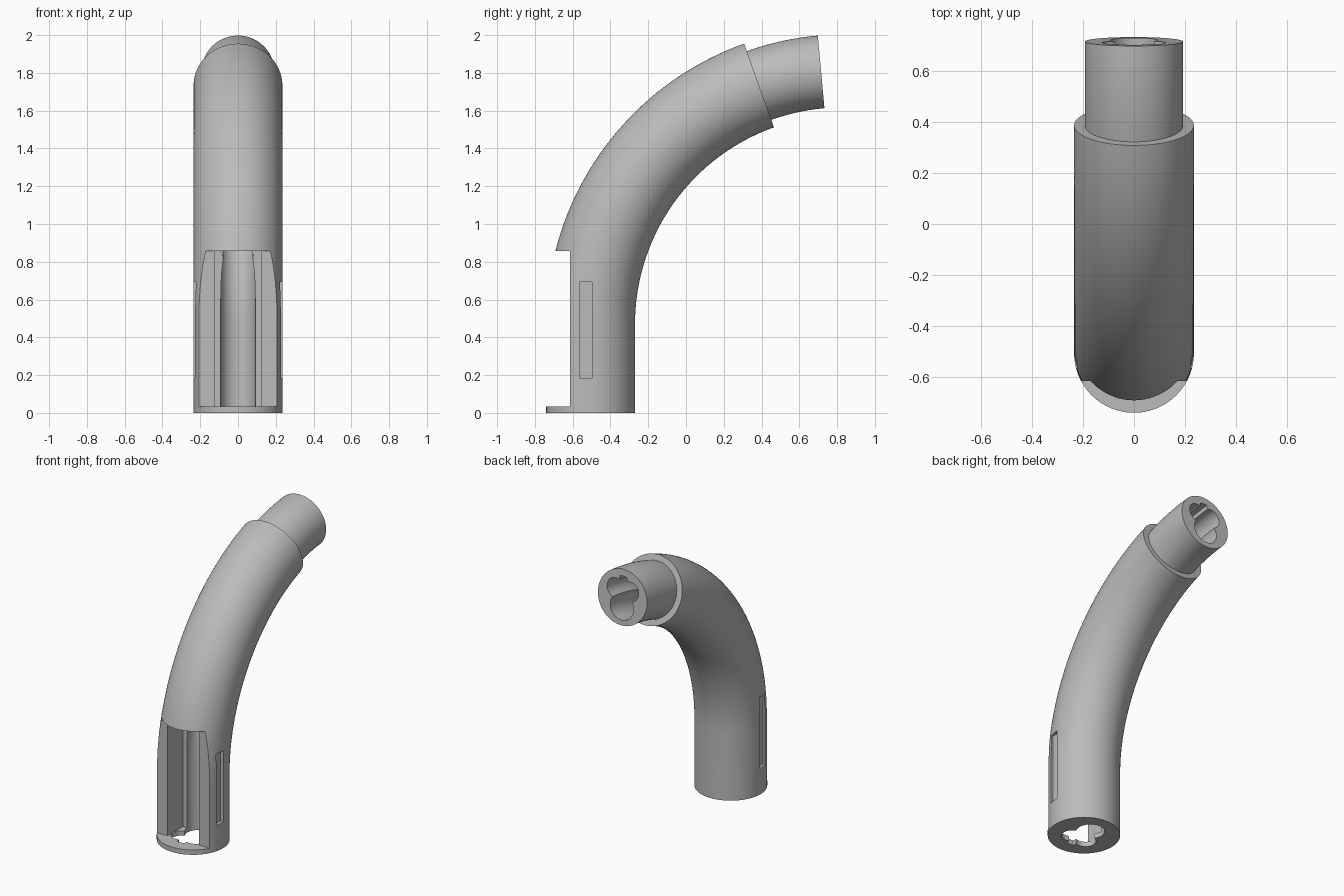
import bpy, bmesh, math
from mathutils import Vector

if "Cube" in bpy.data.objects:
    bpy.data.objects.remove(bpy.data.objects["Cube"], do_unlink=True)

# Main dimensions of the bent tube
BASE_Y, BEND_Z, BEND_R = -0.505, 0.469, 1.342
OUTER_R, SPIGOT_R = 0.235, 0.193
SIDES = 96


def along_bend(degrees):
    return BEND_Z + BEND_R * math.radians(degrees)


COLLAR_S, TIP_S = along_bend(70.4), along_bend(84.8)

grey = bpy.data.materials.new("plain grey")
grey.use_nodes = True
grey.diffuse_color = (0.5, 0.5, 0.5, 1)
grey.node_tree.nodes["Principled BSDF"].inputs["Base Color"].default_value = (0.5, 0.5, 0.5, 1)


def finish(bm, name):
    bmesh.ops.recalc_face_normals(bm, faces=bm.faces)
    mesh = bpy.data.meshes.new(name)
    bm.to_mesh(mesh)
    bm.free()
    mesh.materials.append(grey)
    obj = bpy.data.objects.new(name, mesh)
    bpy.context.collection.objects.link(obj)
    return obj


def place(s, u, v):
    """Point at length s on the path; u is sideways, v is toward the inside of the bend."""
    a = max(0, s - BEND_Z) / BEND_R
    r = BEND_R - v
    return Vector((u, BASE_Y + BEND_R - r * math.cos(a), min(s, BEND_Z) + r * math.sin(a)))


def sweep(name, rings):
    """Skin a list of (length, outline) rings and cap both ends."""
    bm = bmesh.new()
    loops = [[bm.verts.new(place(s, u, v)) for u, v in outline] for s, outline in rings]
    for low, high in zip(loops, loops[1:]):
        for i in range(len(low)):
            j = (i + 1) % len(low)
            bm.faces.new((low[i], low[j], high[j], high[i]))
    bm.faces.new(loops[0])
    bm.faces.new(loops[-1])
    return finish(bm, name)


def box(name, low, high):
    bm = bmesh.new()
    bmesh.ops.create_cube(bm, size=1)
    low, high = Vector(low), Vector(high)
    for v in bm.verts:
        v.co = (low + high) / 2 + v.co * (high - low)
    return finish(bm, name)


def span(start, end, count):
    return [start + (end - start) * i / count for i in range(count + 1)]


def circle(radius):
    return [(radius * math.cos(t), radius * math.sin(t)) for t in span(0, math.tau, SIDES)[:-1]]


def clover():
    """Outline of the channel: one large rear lobe, two front lobes and a small front groove."""
    lobes = [(0, 0.065, 0.092), (0.057, -0.052, 0.068), (-0.057, -0.052, 0.068)]
    points = []
    for t in span(0, math.tau, SIDES)[:-1]:
        dx, dy = math.cos(t), math.sin(t)
        reach = 0.027
        for cx, cy, r in lobes:
            mid = cx * dx + cy * dy
            inside = mid * mid - cx * cx - cy * cy + r * r
            if inside > 0:
                reach = max(reach, mid + math.sqrt(inside))
        if dy < 0 and abs(dx) < 0.2:
            reach = 0.145
        points.append((reach * dx, reach * dy))
    return points


# Outer tube with a stepped-down spigot at its upper end
body_rings = [(s, circle(OUTER_R)) for s in [0] + span(BEND_Z, COLLAR_S, 40)]
body_rings += [(s, circle(SPIGOT_R)) for s in span(COLLAR_S, TIP_S, 10)]
body = sweep("bent_tube", body_rings)

# Channel, front opening, inner pocket and side grooves
channel = clover()
cutters = [
    sweep("channel_cutter", [(s, channel) for s in [-0.1] + span(BEND_Z, TIP_S + 0.1, 44)]),
    box("front_opening_cutter", (-0.4, -1, 0.035), (0.4, -0.615, 0.858)),
    box("pocket_cutter", (-0.125, -0.9, 0.035), (0.125, -0.443, 0.858)),
]
for side, x in (("left", 0.31), ("right", -0.31)):
    cutters.append(box(side + "_groove_cutter", (x - 0.1, -0.565, 0.185), (x + 0.1, -0.498, 0.692)))

bpy.ops.object.select_all(action="DESELECT")
bpy.context.view_layer.objects.active = body
body.select_set(True)
for cutter in cutters:
    cutter.hide_render = True
    mod = body.modifiers.new(cutter.name, "BOOLEAN")
    mod.operation, mod.solver, mod.object = "DIFFERENCE", "EXACT", cutter
    bpy.ops.object.modifier_apply(modifier=mod.name)
    bpy.data.objects.remove(cutter, do_unlink=True)

bpy.ops.object.shade_smooth_by_angle(angle=math.radians(30))
